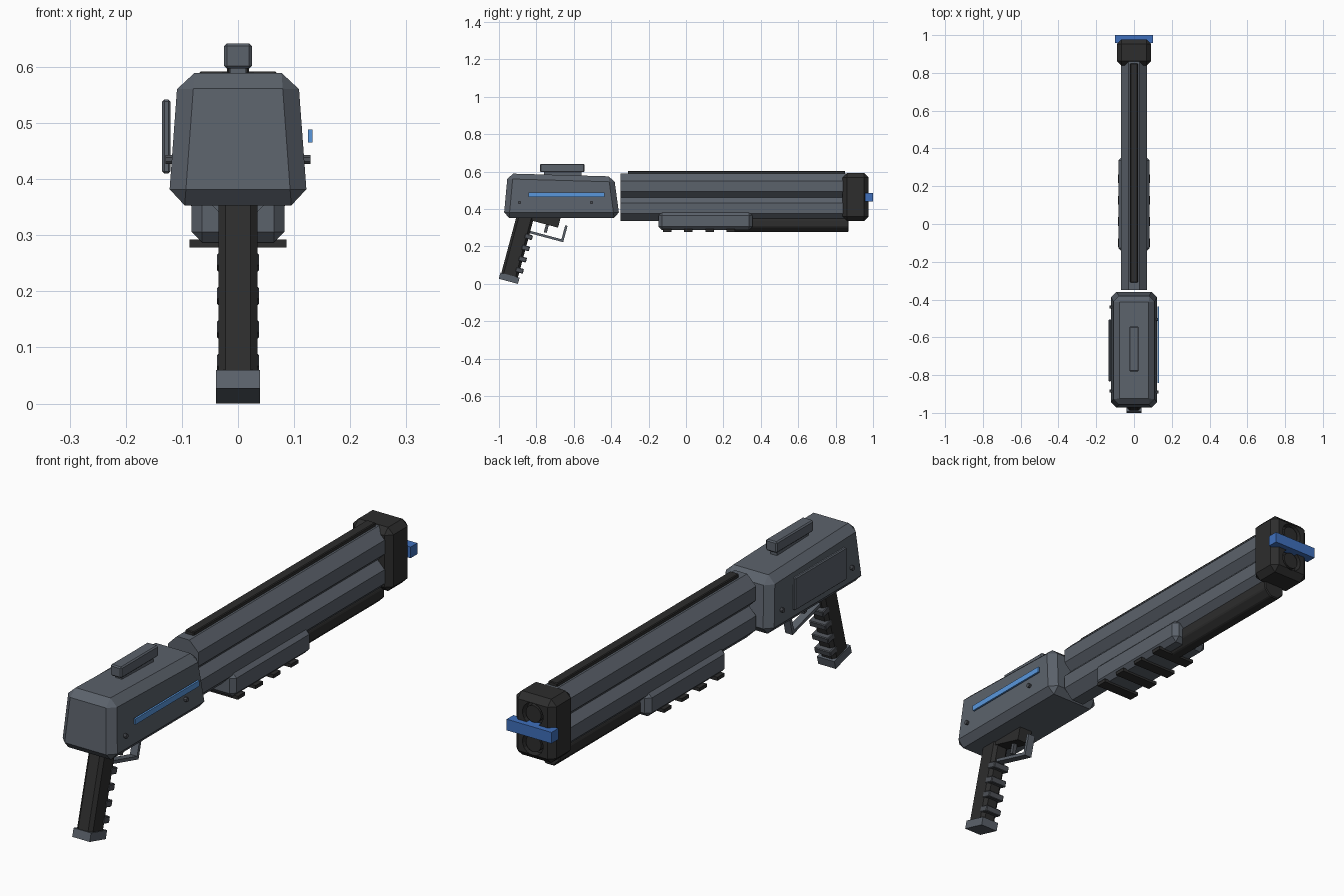
import bpy, bmesh, math
from mathutils import Matrix, Vector

if "Cube" in bpy.data.objects:
    bpy.data.objects.remove(bpy.data.objects["Cube"])


def material(name, rgb):
    m = bpy.data.materials.new(name)
    m.diffuse_color = (*rgb, 1)
    m.use_nodes = True
    m.node_tree.nodes["Principled BSDF"].inputs["Base Color"].default_value = m.diffuse_color
    return m


SLATE = material("slate grey", (0.105, 0.122, 0.147))
BLACK = material("matte black", (0.026, 0.026, 0.026))
STEEL = material("dark steel", (0.075, 0.082, 0.095))
BLUE = material("sight blue", (0.05, 0.16, 0.50))
LIGHT = material("stripe blue", (0.10, 0.31, 0.72))


def finish(bm, name, mat, bevel=0.0, frame=None):
    if bevel:
        bmesh.ops.bevel(bm, geom=list(bm.edges), offset=bevel, segments=1, affect='EDGES')
    if frame:
        bm.transform(frame)
    bmesh.ops.recalc_face_normals(bm, faces=bm.faces)
    me = bpy.data.meshes.new(name)
    bm.to_mesh(me)
    bm.free()
    me.materials.append(mat)
    ob = bpy.data.objects.new(name, me)
    bpy.context.collection.objects.link(ob)
    return ob


def box(name, x, y, z, mat, bevel=0.0, frame=None, shape=None):
    """Box from (min, max) ranges; shape optionally moves each corner."""
    bm = bmesh.new()
    bmesh.ops.create_cube(bm, size=1)
    for v in bm.verts:
        v.co = Vector([r[0] if c < 0 else r[1] for c, r in zip(v.co, (x, y, z))])
        if shape:
            v.co = shape(v.co)
    return finish(bm, name, mat, bevel, frame)


def rod(name, axis, centre, r, length, sides, mat, bevel=0.0):
    """Prism along X or Y with flat sides facing the axes."""
    bm = bmesh.new()
    bmesh.ops.create_cone(bm, cap_ends=True, segments=sides, radius1=r, radius2=r, depth=length)
    bm.transform(Matrix.Rotation(math.pi / sides, 4, 'Z'))
    turn = Matrix.Rotation(math.pi / 2, 4, 'X' if axis == 'Y' else 'Y')
    return finish(bm, name, mat, bevel, Matrix.Translation(centre) @ turn)


# Receiver: tapered, chamfered block with a slightly sloping top
def taper(c):
    if c.z < 0.5:
        return c
    back = c.y < -0.6
    return Vector((c.x * 0.86, -0.953 if back else -0.385, 0.59 if back else 0.574))


box("receiver", (-0.124, 0.124), (-0.975, -0.355), (0.353, 0.59), SLATE, 0.029, shape=taper)

# Receiver fittings
box("rear_sight", (-0.025, 0.025), (-0.78, -0.542), (0.597, 0.642), SLATE, 0.005)
box("rear_sight_foot", (-0.014, 0.014), (-0.76, -0.56), (0.575, 0.6), SLATE)
box("side_panel", (-0.135, -0.12), (-0.833, -0.505), (0.41, 0.542), SLATE, 0.004)
box("side_stripe", (0.125, 0.133), (-0.842, -0.436), (0.465, 0.488), LIGHT)
for side, ys in ((1, (-0.89, -0.505)), (-1, (-0.885, -0.44))):
    for i, y in enumerate(ys):
        rod(f"pin_{'right' if side > 0 else 'left'}_{i}", 'X', (side * 0.119, y, 0.435),
            0.009, 0.02, 8, STEEL)

# Stacked octagonal barrels, top rail and lower tube
BORES = (0.522, 0.403)
for label, z in zip(("upper", "lower"), BORES):
    rod(f"{label}_barrel", 'Y', (0, 0.255, z), 0.0735, 1.21, 8, SLATE)
box("top_rail", (-0.02, 0.02), (-0.31, 0.85), (0.58, 0.604), BLACK, 0.003)
rod("lower_tube", 'Y', (0, 0.56, 0.324), 0.05, 0.62, 8, BLACK, 0.004)

# Muzzle block with two bores
muzzle = box("muzzle_block", (-0.09, 0.09), (0.838, 0.977), (0.335, 0.592), BLACK, 0.024)
for z in BORES:
    cutter = rod("bore_cutter", 'Y', (0, 0.97, z), 0.046, 0.05, 16, BLACK)
    mod = muzzle.modifiers.new("bore", 'BOOLEAN')
    mod.operation, mod.object, mod.solver = 'DIFFERENCE', cutter, 'EXACT'
    bpy.context.view_layer.objects.active = muzzle
    bpy.ops.object.modifier_apply(modifier=mod.name)
    bpy.data.objects.remove(cutter)
for label, z in zip(("upper", "lower"), BORES):
    rod(f"{label}_bore_core", 'Y', (0, 0.95, z), 0.034, 0.045, 16, BLACK)
box("front_sight_bar", (-0.1, 0.1), (0.957, 1.0), (0.44, 0.485), BLUE)

# Forend with ribs underneath
box("forend", (-0.083, 0.083), (-0.147, 0.355), (0.287, 0.385), SLATE, 0.019)
for i in range(4):
    y = -0.1 + i * 0.113
    box(f"forend_rib_{i}", (-0.086, 0.086), (y - 0.023, y + 0.023), (0.278, 0.292), BLACK)

# Grip assembly, built upright then tilted back 15 degrees
TILT = Matrix.Translation((0, -0.86, 0.36)) @ Matrix.Rotation(math.radians(-15), 4, 'X')
box("grip", (-0.035, 0.035), (-0.045, 0.047), (-0.34, 0.03), BLACK, 0.013, TILT)
box("grip_cap", (-0.039, 0.039), (-0.05, 0.056), (-0.358, -0.324), SLATE, 0, TILT)
for i in range(4):
    s = -0.1 - i * 0.062
    box(f"grip_ridge_{i}", (-0.037, 0.037), (0.025, 0.067), (s - 0.013, s + 0.013), STEEL, 0.003, TILT)

# Trigger group
box("trigger_housing", (-0.03, 0.03), (0.03, 0.185), (-0.012, 0.045), BLACK, 0, TILT)
box("trigger_guard", (-0.016, 0.016), (0.045, 0.232), (-0.08, -0.067), SLATE, 0, TILT)
box("trigger_guard_post", (-0.016, 0.016), (0.219, 0.232), (-0.08, 0.01), SLATE, 0, TILT)
box("trigger", (-0.008, 0.008), (0.118, 0.134), (-0.055, 0), STEEL, 0, TILT)
